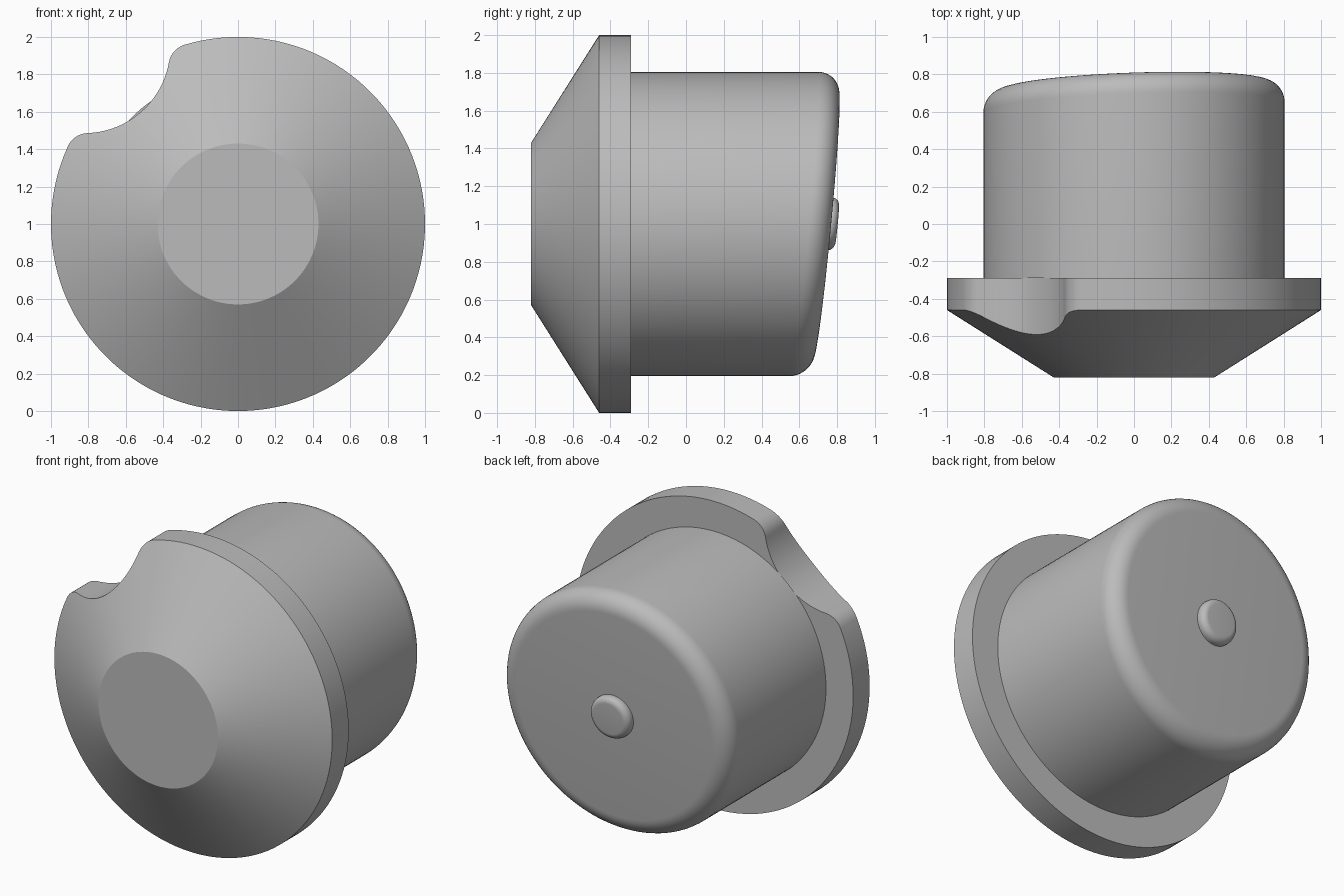
import bpy, bmesh
from math import sin, cos, tau, pi, radians, atan2, acos, sqrt, hypot

cube = bpy.data.objects.get("Cube")
if cube:
    bpy.data.objects.remove(cube)

grey = bpy.data.materials.new("plain grey")
grey.use_nodes = True
colour = (0.5, 0.5, 0.5, 1)
grey.diffuse_color = colour
grey.node_tree.nodes["Principled BSDF"].inputs["Base Color"].default_value = colour

CENTRE_Z = 1.0


def loft(name, rings):
    """Skin a list of equal-length rings of (x, y, z) and cap both ends."""
    bm = bmesh.new()
    loops = [[bm.verts.new((x, y, z + CENTRE_Z)) for x, y, z in ring] for ring in rings]
    n = len(loops[0])
    for a, b in zip(loops, loops[1:]):
        for i in range(n):
            j = (i + 1) % n
            bm.faces.new((a[i], a[j], b[j], b[i]))
    bm.faces.new(loops[0])
    bm.faces.new(loops[-1])
    bmesh.ops.recalc_face_normals(bm, faces=bm.faces)
    mesh = bpy.data.meshes.new(name)
    bm.to_mesh(mesh)
    bm.free()
    mesh.materials.append(grey)
    obj = bpy.data.objects.new(name, mesh)
    bpy.context.collection.objects.link(obj)
    bpy.ops.object.select_all(action='DESELECT')
    obj.select_set(True)
    bpy.context.view_layer.objects.active = obj
    bpy.ops.object.shade_smooth_by_angle(angle=radians(25))
    return obj


def arc(cx, cy, r, start, end, steps):
    return [(cx + r * cos(start + (end - start) * i / steps),
             cy + r * sin(start + (end - start) * i / steps)) for i in range(steps + 1)]


# Flange outline: a disc with one scooped notch and rounded notch corners
NOTCH_R, NOTCH_DEPTH, FILLET = 0.46, 0.793, 0.12
notch_u = NOTCH_DEPTH + NOTCH_R
near, far = 1 - FILLET, NOTCH_R + FILLET
fu = (near ** 2 - far ** 2 + notch_u ** 2) / (2 * notch_u)
fv = sqrt(near ** 2 - fu ** 2)
rim = atan2(fv, fu)
to_notch = atan2(-fv, notch_u - fu)
swing = acos((notch_u - fu) / far)
scoop = arc(notch_u, 0, NOTCH_R, pi, pi - swing, 14)
corner = arc(fu, fv, FILLET, to_notch, rim, 10)
half = scoop + corner[1:]
rim_arc = arc(0, 0, 1, rim, tau - rim, 110)
mirrored = [(u, -v) for u, v in reversed(half)]
outline = half + rim_arc[1:-1] + mirrored[:-1]

# Turn the notch towards the upper right side
turn = radians(131)
outline = [(u * cos(turn) - v * sin(turn), u * sin(turn) + v * cos(turn)) for u, v in outline]

# Flange with a conical front
FRONT, SHOULDER, BACK, NOSE_R = -0.82, -0.46, -0.29, 0.43
nose, edge, rear = [], [], []
for x, z in outline:
    r = hypot(x, z)
    nose.append((x / r * NOSE_R, FRONT, z / r * NOSE_R))
    edge.append((x, FRONT + (SHOULDER - FRONT) * (r - NOSE_R) / (1 - NOSE_R), z))
    rear.append((x, BACK, z))
loft("conical_flange", [nose, edge, rear])

# Barrel and button share a tilted back plane
TILT, LEAN = 0.1, radians(20)


def tilted_ring(r, y, n):
    ring = []
    for i in range(n):
        x, z = r * cos(tau * i / n), r * sin(tau * i / n)
        ring.append((x, y + TILT * (x * sin(LEAN) + z * cos(LEAN)), z))
    return ring


def rounded_end(r, y, bevel, n, steps=10):
    angles = [pi / 2 * i / steps for i in range(steps + 1)]
    return [tilted_ring(r - bevel * (1 - cos(a)), y - bevel * (1 - sin(a)), n) for a in angles]


N = 128
start = [(x, BACK, z) for x, _, z in tilted_ring(0.805, 0, N)]
loft("barrel", [start] + rounded_end(0.805, 0.745, 0.12, N))
loft("back_button", [tilted_ring(0.14, 0.73, 48)] + rounded_end(0.14, 0.8, 0.04, 48, 8))
